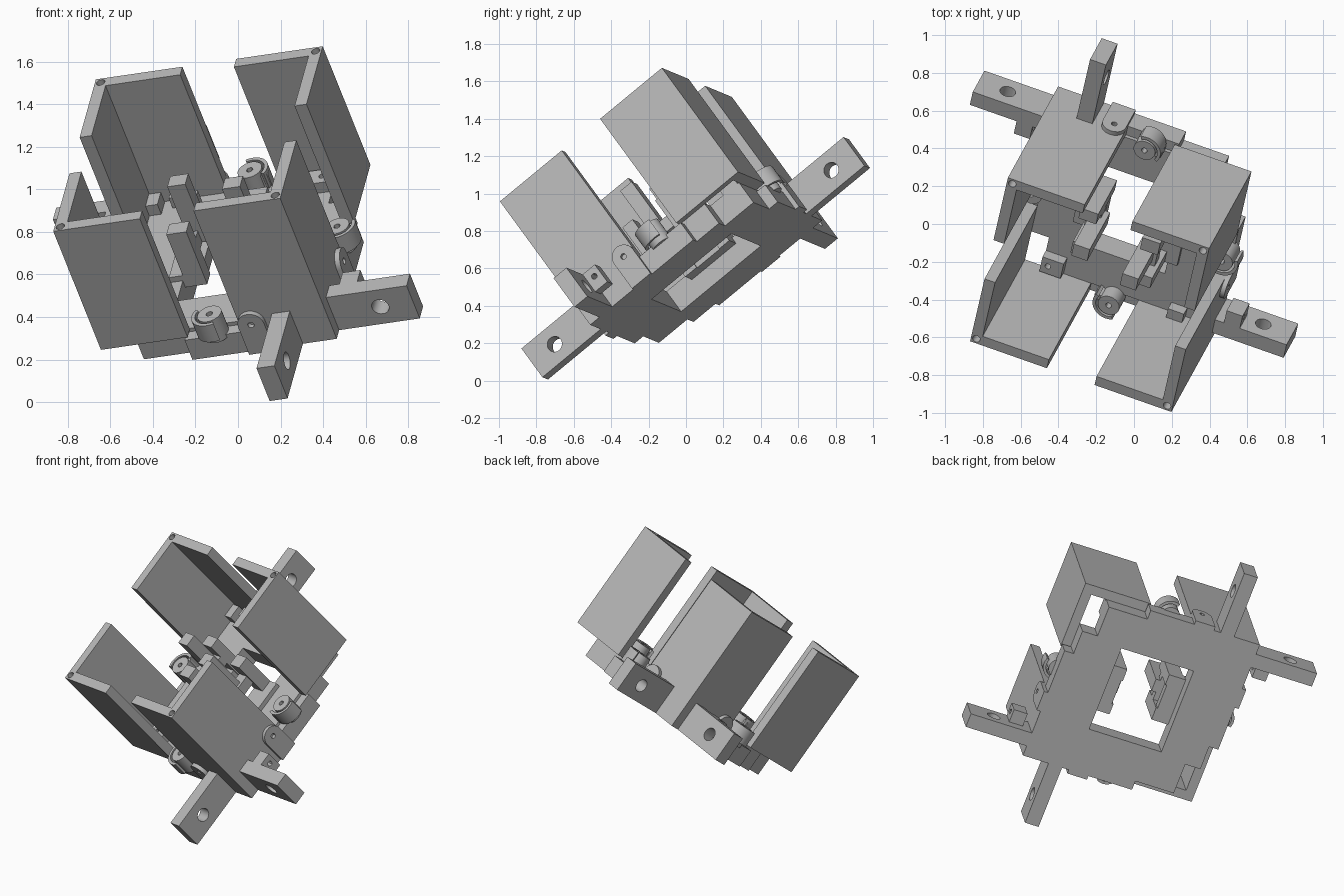
import bpy, bmesh, math
from mathutils import Matrix, Vector

if "Cube" in bpy.data.objects:
    bpy.data.objects.remove(bpy.data.objects["Cube"], do_unlink=True)

# One plain grey for the whole part
GREY = (0.47, 0.47, 0.47, 1)
mat = bpy.data.materials.new("plain_grey")
mat.use_nodes = True
mat.diffuse_color = GREY
mat.node_tree.nodes["Principled BSDF"].inputs["Base Color"].default_value = GREY

# Tilted frame: the frame is built upright, then placed on its corner arm
w = Vector((-0.309, -0.561, 0.767)).normalized()
u = Vector((0.933, -0.331, 0.14))
u = (u - u.dot(w) * w).normalized()
v = w.cross(u)
TILT = Matrix((u, v, w)).transposed().to_4x4()
TILT.translation = (0.031, 0.108, 0.577)
TURN = Matrix.Rotation(math.pi, 4, "Z")
QUARTER = Matrix.Rotation(math.pi / 2, 4, "Z")
HALF, WALL, TOP, SLAB = 0.57, 0.06, 0.86, 0.14
IN = HALF - WALL


def prism(bm, pts, z0, z1):
    """Extrude an outline upwards from z0 to z1."""
    face = bm.faces.new([bm.verts.new((x, y, z0)) for x, y in pts])
    up = bmesh.ops.extrude_face_region(bm, geom=[face])["geom"]
    bmesh.ops.translate(bm, vec=(0, 0, z1 - z0),
                        verts=[g for g in up if isinstance(g, bmesh.types.BMVert)])
    bmesh.ops.recalc_face_normals(bm, faces=bm.faces)


def box(bm, x0, x1, y0, y1, z0, z1):
    prism(bm, [(x0, y0), (x1, y0), (x1, y1), (x0, y1)], z0, z1)


def rod(bm, centre, radius, length, axis="Z", sides=24):
    spin = {"Z": Matrix(), "X": Matrix.Rotation(math.pi / 2, 4, "Y"),
            "Y": Matrix.Rotation(math.pi / 2, 4, "X")}[axis]
    bmesh.ops.create_cone(bm, cap_ends=True, segments=sides, radius1=radius, radius2=radius,
                          depth=length, matrix=Matrix.Translation(centre) @ spin)


def make(name, bm, place=Matrix(), holes=()):
    def to_object(label, data):
        mesh = bpy.data.meshes.new(label)
        data.to_mesh(mesh)
        data.free()
        ob = bpy.data.objects.new(label, mesh)
        bpy.context.collection.objects.link(ob)
        return ob
    ob = to_object(name, bm)
    for hole in holes:
        cut = bmesh.new()
        hole(cut)
        cutter = to_object("cutter", cut)
        cutter.hide_render = True
        mod = ob.modifiers.new("hole", "BOOLEAN")
        mod.operation, mod.solver, mod.object = "DIFFERENCE", "EXACT", cutter
        bpy.context.view_layer.update()
        graph = bpy.context.evaluated_depsgraph_get()
        mesh = bpy.data.meshes.new_from_object(ob.evaluated_get(graph))
        ob.modifiers.clear()
        ob.data = mesh
        bpy.data.objects.remove(cutter, do_unlink=True)
    ob.data.materials.clear()
    ob.data.materials.append(mat)
    ob.data.transform(TILT @ place)
    bpy.ops.object.select_all(action="DESELECT")
    ob.select_set(True)
    bpy.context.view_layer.objects.active = ob
    bpy.ops.object.shade_smooth_by_angle(angle=math.radians(30))
    return ob


# Base slab with a window and two notched corners
bm = bmesh.new()
a, b = 0.41, 0.31
prism(bm, [(-a, -IN), (IN, -IN), (IN, b), (a, b), (a, IN), (-IN, IN), (-IN, -b), (-a, -b)], 0, SLAB)
make("base_slab", bm, holes=[lambda c: box(c, -0.24, 0.24, -0.28, 0.28, -0.1, 0.3)])

# Corner walls: two reach the ground plane of the slab, two start above it
leg = 0.135
for i in range(4):
    bm = bmesh.new()
    low = 0 if i % 2 == 0 else SLAB - 0.005
    prism(bm, [(HALF, -HALF), (HALF, -leg), (IN, -leg), (IN, -IN), (leg, -IN), (leg, -HALF)], low, TOP)
    mid = HALF - WALL / 2
    place = Matrix.Rotation(i * math.pi / 2, 4, "Z")
    make("corner_wall", bm, place, [lambda c: rod(c, (mid, -mid, TOP), 0.021, 0.16, sides=16)])


def tab(name, place):
    """Rounded tab standing on the wall's outer face, facing -y."""
    bm = bmesh.new()
    r = 0.065
    arc = [(r * math.cos(t * math.pi / 10), r * math.sin(t * math.pi / 10)) for t in range(11)]
    prism(bm, [(-r, -0.17)] + [(r, -0.17)] + arc, 0, 0.03)
    bmesh.ops.transform(bm, verts=bm.verts, matrix=Matrix.Translation((0.2, -HALF + 0.005, 0.17))
                        @ Matrix.Rotation(math.pi / 2, 4, "X"))
    make(name, bm, place, [lambda c: rod(c, (0.2, -HALF, 0.17), 0.016, 0.2, "Y", 12)])


def spool(place):
    """Drum with a partial ring around it, on a ledge between the walls."""
    bm = bmesh.new()
    box(bm, -leg - 0.02, leg + 0.02, -HALF, -IN + 0.01, 0, 0.12)
    make("ledge", bm, place)
    bm = bmesh.new()
    rod(bm, (0, -0.54, 0.165), 0.06, 0.13)
    make("spool", bm, place, [lambda c: rod(c, (0, -0.54, 0.22), 0.016, 0.1, sides=12)])
    bm = bmesh.new()
    ring = [math.radians(150 + 12 * k) for k in range(13)]
    pts = [(r * math.cos(t), r * math.sin(t) - 0.54)
           for r, sweep in ((0.09, ring), (0.072, ring[::-1])) for t in sweep]
    prism(bm, pts, 0.13, 0.23)
    box(bm, -0.09, -0.04, -0.54, -0.51, 0.13, 0.21)
    make("spool_claw", bm, place)


for i in range(4):
    spool(Matrix.Rotation(i * math.pi / 2, 4, "Z"))

MIRROR = Matrix.Scale(-1, 4, (1, 0, 0))
for side, place in (("left", Matrix()), ("right", TURN)):
    # Mounting arms with cross holes
    bm = bmesh.new()
    box(bm, 0.45, 0.975, -0.505, -0.415, 0, 0.2)
    make(side + "_side_arm", bm, place, [lambda c: rod(c, (0.81, -0.46, 0.1), 0.042, 0.3, "Y")])
    bm = bmesh.new()
    box(bm, 0.31, 0.4, -0.98, -0.45, 0, 0.2)
    make(side + "_cross_arm", bm, place, [lambda c: rod(c, (0.355, -0.82, 0.1), 0.042, 0.3, "X")])

    # Small drilled block beside the arm
    bm = bmesh.new()
    box(bm, 0.62, 0.71, -0.42, -0.33, 0.08, 0.2)
    make(side + "_arm_block", bm, place, [lambda c: rod(c, (0.665, -0.37, 0.15), 0.016, 0.3, "X", 12)])

    # Drilled block in the notched corner
    bm = bmesh.new()
    box(bm, 0.29, 0.41, 0.4, 0.5, 0.1, 0.2)
    make(side + "_corner_block", bm, place, [lambda c: rod(c, (0.37, 0.45, 0.2), 0.016, 0.1, "Z", 12)])

    # Rounded tabs on both faces of the full-height corner wall
    tab(side + "_lower_tab", place)
    tab(side + "_outer_tab", place @ QUARTER @ MIRROR)

    # Stepped bracket standing at the window's edge
    bm = bmesh.new()
    box(bm, 0.14, 0.3, -0.18, 0.13, 0.1, 0.17)
    box(bm, 0.13, 0.21, -0.18, 0.13, 0.25, 0.32)
    box(bm, 0.13, 0.23, 0.05, 0.13, 0.1, 0.42)
    box(bm, 0.13, 0.23, -0.18, -0.11, 0.1, 0.42)
    box(bm, 0.1, 0.19, -0.08, 0.0, 0.25, 0.6)
    make(side + "_bracket", bm, place)
